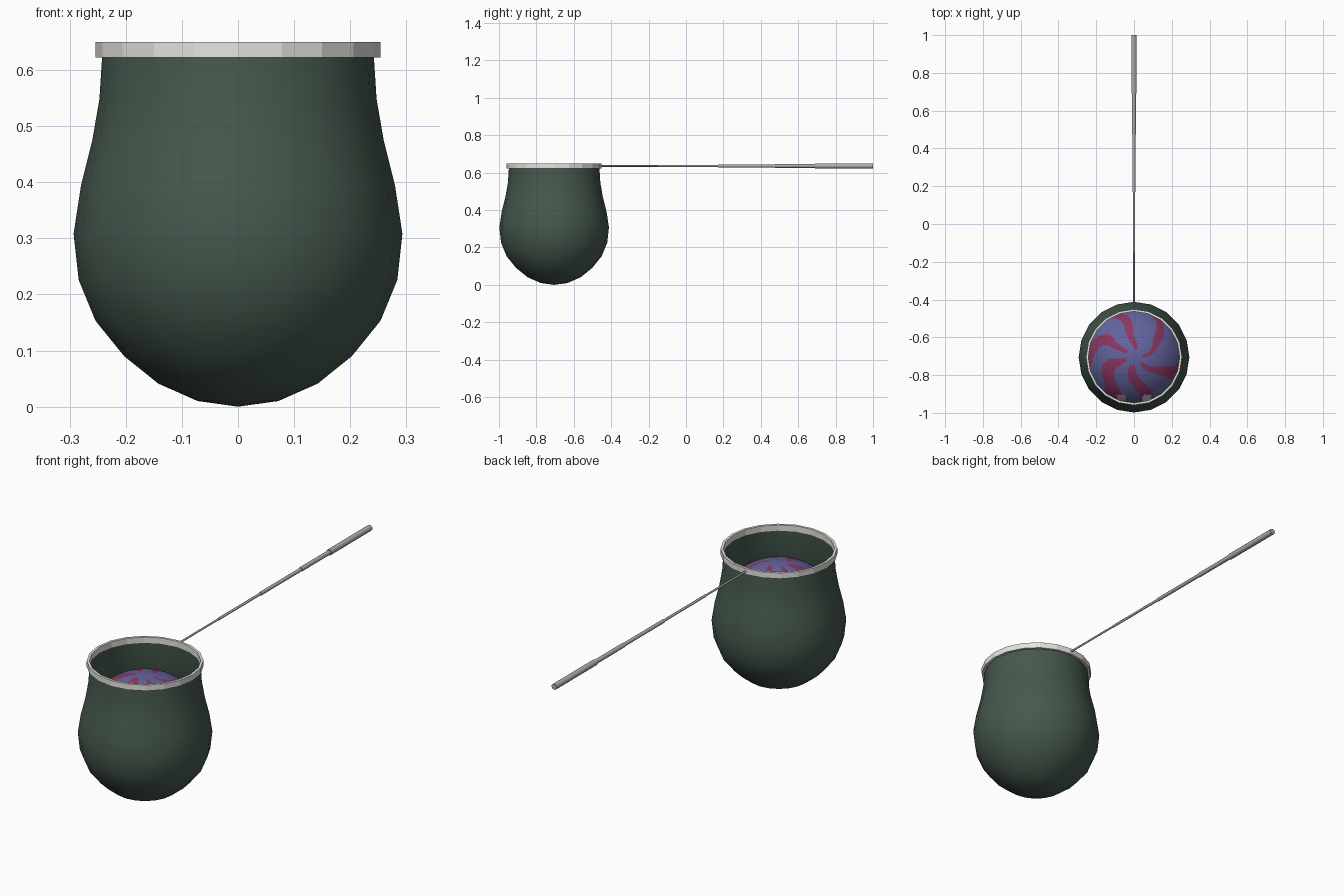
import bpy, bmesh, math

if "Cube" in bpy.data.objects:
    bpy.data.objects.remove(bpy.data.objects["Cube"])

CY = -0.705          # centre of the bag in y
SIDES = 20


def material(name, rgb):
    m = bpy.data.materials.new(name)
    m.diffuse_color = (*rgb, 1)
    m.use_nodes = True
    m.node_tree.nodes["Principled BSDF"].inputs["Base Color"].default_value = m.diffuse_color
    return m


green = material("dark green cloth", (0.060, 0.098, 0.074))
silver = material("pale metal", (0.78, 0.78, 0.74))
grey = material("grey metal", (0.42, 0.42, 0.41))
blue = material("violet blue", (0.125, 0.125, 0.34))
crimson = material("crimson", (0.26, 0.038, 0.125))
pink = material("light pink", (0.72, 0.35, 0.52))
pale = material("pale blue", (0.55, 0.62, 0.85))


def lathe(name, profile, mat, closed=False, smooth=False):
    """Spin (radius, height) points about the bag axis."""
    bm = bmesh.new()
    vs = [bm.verts.new((r, 0, z)) for r, z in profile]
    pairs = list(zip(vs, vs[1:])) + ([(vs[-1], vs[0])] if closed else [])
    edges = [bm.edges.new(p) for p in pairs]
    bmesh.ops.spin(bm, geom=vs + edges, cent=(0, 0, 0), axis=(0, 0, 1),
                   angle=2 * math.pi, steps=SIDES, use_merge=False)
    bmesh.ops.remove_doubles(bm, verts=bm.verts, dist=1e-4)
    bmesh.ops.recalc_face_normals(bm, faces=bm.faces)
    for f in bm.faces:
        f.smooth = smooth
    me = bpy.data.meshes.new(name)
    bm.to_mesh(me)
    bm.free()
    me.materials.append(mat)
    ob = bpy.data.objects.new(name, me)
    ob.location = (0, CY, 0)
    bpy.context.collection.objects.link(ob)
    return ob


# Round-bottomed net bag
lathe("net_bag", [(0, 0.0), (0.072, 0.010), (0.142, 0.041), (0.203, 0.090),
                  (0.254, 0.153), (0.284, 0.226), (0.293, 0.308), (0.280, 0.393),
                  (0.260, 0.473), (0.247, 0.548), (0.242, 0.626)], green, smooth=True)

# Flat hoop round the mouth
lathe("rim_hoop", [(0.254, 0.622), (0.254, 0.650), (0.242, 0.650), (0.242, 0.622)],
      silver, closed=True)

# Telescopic handle, thicker towards the grip: start, end, radius
sections = [(-0.46, -0.15, 0.0045), (-0.15, 0.17, 0.006), (0.17, 0.475, 0.0085),
            (0.475, 0.69, 0.0105), (0.69, 1.0, 0.014)]
for i, (a, b, r) in enumerate(sections):
    bpy.ops.mesh.primitive_cylinder_add(vertices=10, radius=r, depth=b - a,
                                        location=(0, (a + b) / 2, 0.636),
                                        rotation=(math.pi / 2, 0, 0))
    ob = bpy.context.object
    ob.name = "grip" if i == len(sections) - 1 else f"handle_section_{i + 1}"
    ob.data.materials.append(grey)
    bpy.ops.object.shade_smooth_by_angle(angle=math.radians(40))

# Ball inside the bag
bpy.ops.mesh.primitive_uv_sphere_add(segments=160, ring_count=80, radius=0.28,
                                     location=(0, CY, 0.303))
ball = bpy.context.object
ball.name = "ball"
for m in (blue, crimson, pink, pale):
    ball.data.materials.append(m)
bpy.ops.object.shade_smooth()

# Uneven swirl stripes curl out from the top, heavier at the front left;
# two small light patches sit at the front
for p in ball.data.polygons:
    x, y, z = p.center
    polar = math.acos(max(-1, min(1, z / 0.28)))
    theta = math.atan2(y, x)
    warp = 0.8 * math.sin(2 * theta + 3 * polar) + 0.5 * math.sin(8 * polar + theta)
    wave = math.sin(6 * theta - 4.5 * polar + warp + 0.6)
    limit = 0.4 - 0.35 * math.cos(theta + 2.4)
    if wave > limit and polar > 0.16:
        p.material_index = 1
    if z > 0 and -0.24 < y < -0.2 and 0.045 < abs(x) < 0.09:
        p.material_index = 2 if x < 0 else 3
